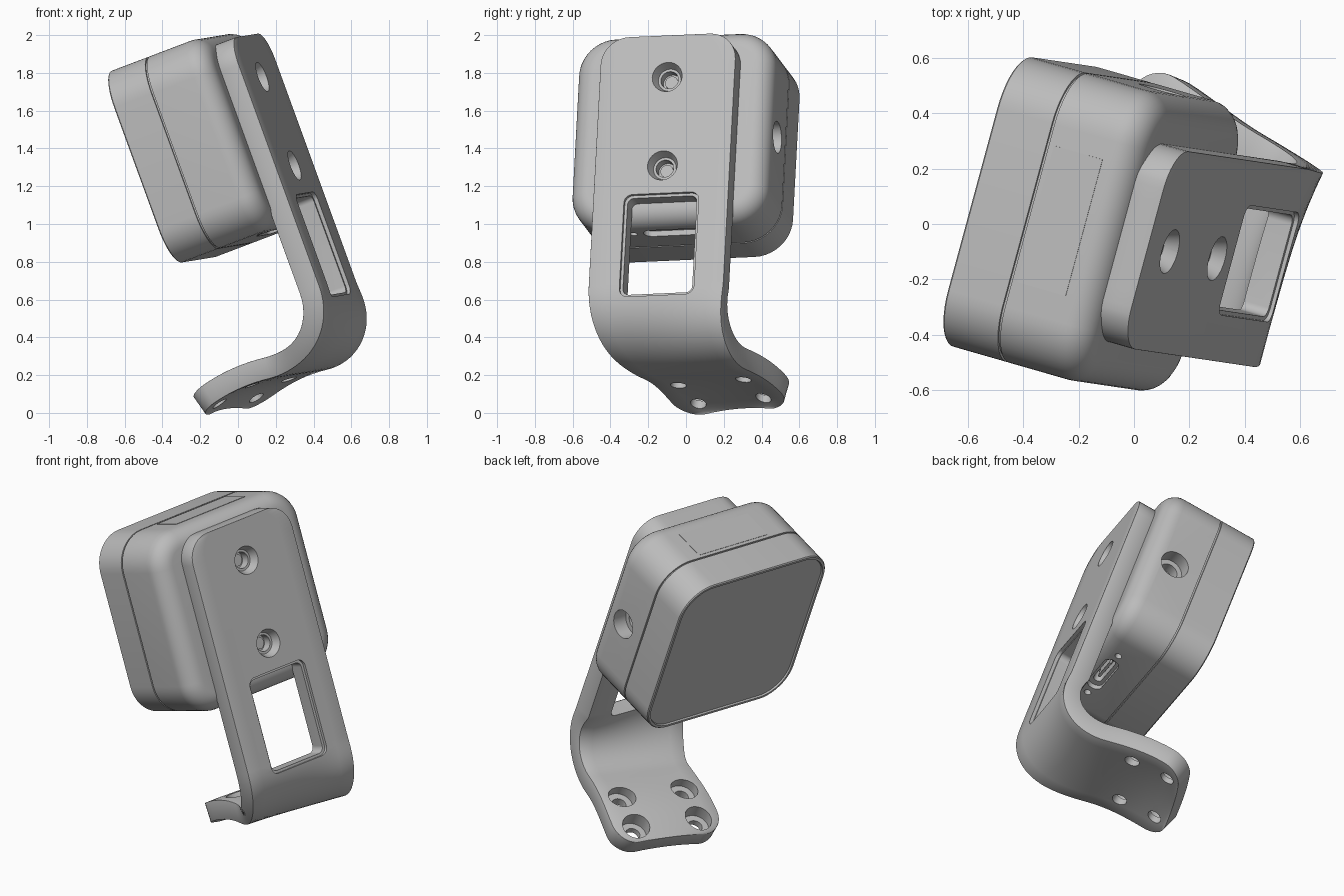
import bpy, bmesh
from math import sin, cos, pi
from mathutils import Vector, Matrix

if "Cube" in bpy.data.objects:
    bpy.data.objects.remove(bpy.data.objects["Cube"])

grey = bpy.data.materials.new("plain grey")
grey.use_nodes = True
grey.diffuse_color = (0.5, 0.5, 0.5, 1)
grey.node_tree.nodes["Principled BSDF"].inputs["Base Color"].default_value = (0.5, 0.5, 0.5, 1)


def frame(x, y, z, origin):
    m = Matrix((x, y, z)).transposed().to_4x4()
    m.translation = origin
    return m


# Device axes: side, up, back; foot axes: side, along, underside
side = Vector((0.261, 0.965, 0.043)).normalized()
up = Vector((-0.342, 0.05, 0.939))
up = (up - side * up.dot(side)).normalized()
back = side.cross(up)
f_dir = Vector((-0.756, 0.467, -0.458)).normalized()
f_side = Vector((0.491, 0.869, 0.076))
f_side = (f_side - f_dir * f_side.dot(f_dir)).normalized()
f_under = f_dir.cross(f_side)

MID, THICK = 0.014, 0.114


def at(a, b, c):
    return side * a + up * b + back * c


parts = []


def skin(name, rings, matrix=None):
    """Bridge a list of equal point rings and cap both ends."""
    bm = bmesh.new()
    loops = [[bm.verts.new(p) for p in ring] for ring in rings]
    n = len(loops[0])
    for lo, hi in zip(loops, loops[1:]):
        for i in range(n):
            j = (i + 1) % n
            bm.faces.new((lo[i], lo[j], hi[j], hi[i]))
    bm.faces.new(loops[0][::-1])
    bm.faces.new(loops[-1])
    bmesh.ops.remove_doubles(bm, verts=bm.verts, dist=1e-5)
    bmesh.ops.recalc_face_normals(bm, faces=bm.faces)
    me = bpy.data.meshes.new(name)
    if matrix:
        bm.transform(matrix)
    bm.to_mesh(me)
    bm.free()
    me.materials.append(grey)
    ob = bpy.data.objects.new(name, me)
    bpy.context.collection.objects.link(ob)
    return ob


def rounded(hw, hh, r, z, k=10):
    """Rounded rectangle ring; a circle when all sizes match."""
    pts = []
    for q, (sx, sy) in enumerate(((1, 1), (-1, 1), (-1, -1), (1, -1))):
        for i in range(k + 1):
            t = (q + i / k) * pi / 2
            pts.append((sx * (hw - r) + r * cos(t), sy * (hh - r) + r * sin(t), z))
    return pts


def prism(name, matrix, *stack):
    return skin(name, [rounded(*s) for s in stack], matrix)


def hole(matrix, r0, z0, r1, z1):
    return prism("cutter", matrix, (r0, r0, r0, z0), (r1, r1, r1, z1))


def cut(ob, cutters, bevel=0):
    """Bake an optional bevel and the cuts, then drop the cutters."""
    if bevel:
        m = ob.modifiers.new("bevel", "BEVEL")
        m.width, m.segments, m.limit_method, m.angle_limit = bevel, 2, "ANGLE", 0.9
    for c in cutters:
        c.hide_render = True
        m = ob.modifiers.new("cut", "BOOLEAN")
        m.operation, m.object = "DIFFERENCE", c
    deps = bpy.context.evaluated_depsgraph_get()
    me = bpy.data.meshes.new_from_object(ob.evaluated_get(deps))
    ob.modifiers.clear()
    ob.data = me
    for c in cutters:
        bpy.data.objects.remove(c)
    parts.append(ob)


# Enclosure: front cover with a recessed panel, rear body with seam and fillet
HALF, CORNER, BOX_B = 0.541, 0.2, 1.375
FRONT, SEAM, REAR = 0.075, 0.3, 0.648
box = frame(side, up, back, at(MID, BOX_B, 0))


def shell(inset, c):
    return (HALF - inset, HALF - inset, CORNER - inset, c)


parts.append(prism("front_cover", box, shell(0.024, FRONT + 0.01), shell(0.02, FRONT),
                   shell(0.006, FRONT), shell(0, FRONT + 0.006), shell(0, SEAM - 0.005)))
R = 0.105
fillet = [shell(R * (1 - cos(i * pi / 16)), REAR - R + R * sin(i * pi / 16)) for i in range(9)]
rear = prism("rear_body", box, shell(0.01, SEAM - 0.01), shell(0.01, SEAM + 0.005),
             shell(0, SEAM + 0.005), *fillet)

socket = frame(up, back, side, at(MID + HALF, 1.36, 0.465))
port = frame(side, back, -up, at(MID, BOX_B - HALF, 0.5))
cutters = [hole(socket, 0.085, -0.09, 0.085, 0.1), hole(socket, 0.055, -0.16, 0.055, 0),
           prism("cutter", port, (0.155, 0.045, 0.044, -0.03), (0.155, 0.045, 0.044, 0.05)),
           prism("cutter", port, (0.115, 0.025, 0.024, -0.1), (0.115, 0.025, 0.024, 0))]
for s in (-1, 1):
    screw = frame(side, back, -up, at(MID + s * 0.21, BOX_B - HALF, 0.5))
    cutters.append(hole(screw, 0.02, -0.04, 0.02, 0.05))
cut(rear, cutters)

# Port tongue and top cover plate
parts.append(prism("port_tongue", port, (0.08, 0.008, 0.004, -0.1), (0.08, 0.008, 0.004, -0.035)))
parts.append(prism("top_label_plate", frame(side, -back, up, at(0.025, BOX_B + HALF, 0.422)),
                   (0.255, 0.097, 0.004, -0.003), (0.255, 0.097, 0.004, 0.002)))

# Bracket: a slab swept down the plate, round the bend, along the drooping foot
C_OUT = 0.752
foot_c = Vector((0.0875, 0.184, 0.11))
foot_mid = foot_c - f_under * THICK / 2
ACROSS, ARCH, FOOT_R = 8, 0.02, 1.1
rings = []


def station(p, x, y, hw, arch=0):
    z = x.cross(y).normalized()
    top, low = [], []
    for i in range(ACROSS + 1):
        q = 2 * i / ACROSS - 1
        mid = p + x * hw * q - z * arch * (1 - q * q)
        top.append(mid - z * THICK / 2)
        low.append(mid + z * THICK / 2)
    rings.append(top + low[::-1])


def foot_at(p):
    """Point and heading on the foot's curved centre line."""
    a = p / FOOT_R
    return (foot_mid + (f_dir * sin(a) + f_under * (1 - cos(a))) * FOOT_R,
            f_dir * cos(a) + f_under * sin(a))


TOP, PLATE_W, r = 1.855, 0.37, 0.15
for i in range(10):
    t = i / 9 * pi / 2
    station(at(MID, TOP - r * (1 - cos(t)), C_OUT - THICK / 2), side, up, PLATE_W - r * (1 - sin(t)))

# Bend: a near circular curve tangent to plate and foot
START, WAIST, FOOT_W, END = -0.3, 0.315, 0.335, 0.205
p3, heading = foot_at(START)
reach = (C_OUT - THICK / 2 - p3.dot(back)) / -heading.dot(back)
knee = p3 - heading * reach
p0 = at(MID, knee.dot(up) + reach, C_OUT - THICK / 2)
p1 = p0 - up * reach * 0.54
p2 = p3 - heading * reach * 0.54
for i in range(25):
    t = i / 24
    s = 1 - t
    p = p0 * s ** 3 + p1 * 3 * s * s * t + p2 * 3 * s * t * t + p3 * t ** 3
    y = -((p1 - p0) * s * s + (p2 - p1) * 2 * s * t + (p3 - p2) * t * t).normalized()
    e = t * t * (3 - 2 * t)
    x = side.lerp(f_side, e)
    x = (x - y * x.dot(y)).normalized()
    station(p, x, y, PLATE_W + (WAIST - PLATE_W) * e)

r = 0.13
for i in range(1, 9):
    t = i / 8
    e = t * t * (3 - 2 * t)
    p, d = foot_at(START + (END - r - START) * t)
    station(p, f_side, -d, WAIST + (FOOT_W - WAIST) * e, ARCH * e)
for i in range(1, 10):
    t = i / 9 * pi / 2
    p, d = foot_at(END - r + r * sin(t))
    station(p, f_side, -d, FOOT_W - r * (1 - cos(t)), ARCH)
bracket = skin("mounting_bracket", rings)

# Cable window, two countersunk holes, four counterbored foot holes
window = frame(side, up, back, at(0.018, 0.677, C_OUT))
cutters = [prism("cutter", window, (0.205, 0.287, 0.045, -0.02), (0.205, 0.287, 0.045, 0.05)),
           prism("cutter", window, (0.19, 0.272, 0.035, -0.2), (0.19, 0.272, 0.035, 0))]
for b in (1.62, 1.121):
    m = frame(side, up, back, at(MID, b, C_OUT))
    cutters += [hole(m, 0.062, -0.05, 0.084, 0.005), hole(m, 0.048, -0.2, 0.048, -0.02)]
    parts.append(prism("mounting_screw", m, (0.035, 0.035, 0.035, -0.13), (0.035, 0.035, 0.035, -0.09)))
for sx in (-1, 1):
    for sy in (-1, 1):
        m = frame(f_side, -f_dir, f_under, foot_c + f_side * sx * 0.198 + f_dir * sy * 0.112)
        cutters += [hole(m, 0.042, -0.2, 0.042, 0.1), hole(m, 0.08, -0.2, 0.08, -0.045)]
cut(bracket, cutters, 0.012)

# Smooth the round surfaces
bpy.ops.object.select_all(action="DESELECT")
for ob in parts:
    ob.select_set(True)
bpy.context.view_layer.objects.active = bracket
bpy.ops.object.shade_smooth_by_angle()
